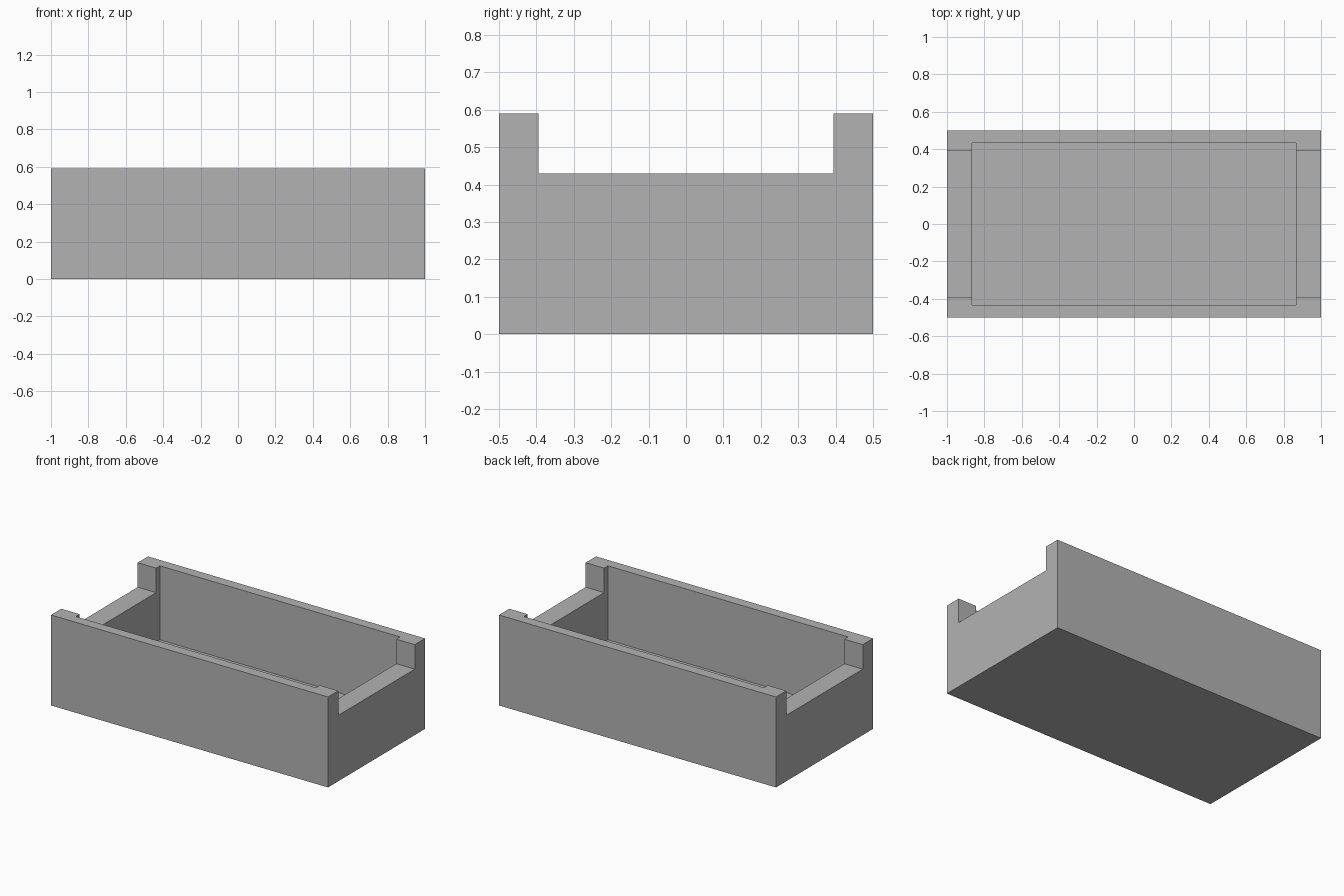
import bpy

old = bpy.data.objects.get("Cube")
if old:
    bpy.data.objects.remove(old, do_unlink=True)

LENGTH, WIDTH, HEIGHT = 2.0, 1.0, 0.59
FLOOR_Z, NOTCH_Z, ABOVE = 0.107, 0.43, 0.8

grey = bpy.data.materials.new("plain grey")
grey.use_nodes = True
colour = (0.45, 0.45, 0.45, 1)
grey.diffuse_color = colour
grey.node_tree.nodes["Principled BSDF"].inputs["Base Color"].default_value = colour


def box(name, length, width, bottom, top):
    """Box centred on x and y, from bottom to top in z."""
    bpy.ops.mesh.primitive_cube_add(size=1, location=(0, 0, (bottom + top) / 2))
    obj = bpy.context.object
    obj.name = name
    obj.scale = (length, width, top - bottom)
    bpy.ops.object.transform_apply(location=True, rotation=False, scale=True)
    obj.data.materials.append(grey)
    return obj


# Solid block, then the inner cavity and the end notches are cut away
tray = box("tray_body", LENGTH, WIDTH, 0, HEIGHT)
cutters = [
    box("cavity_cutter", 1.734, 0.866, FLOOR_Z, ABOVE),
    box("end_notch_cutter", LENGTH + 0.4, 0.788, NOTCH_Z, ABOVE + 0.1),
]

bpy.context.view_layer.objects.active = tray
for cutter in cutters:
    cut = tray.modifiers.new(cutter.name, "BOOLEAN")
    cut.operation = "DIFFERENCE"
    cut.solver = "EXACT"
    cut.object = cutter
    bpy.ops.object.modifier_apply(modifier=cut.name)
    bpy.data.objects.remove(cutter, do_unlink=True)
